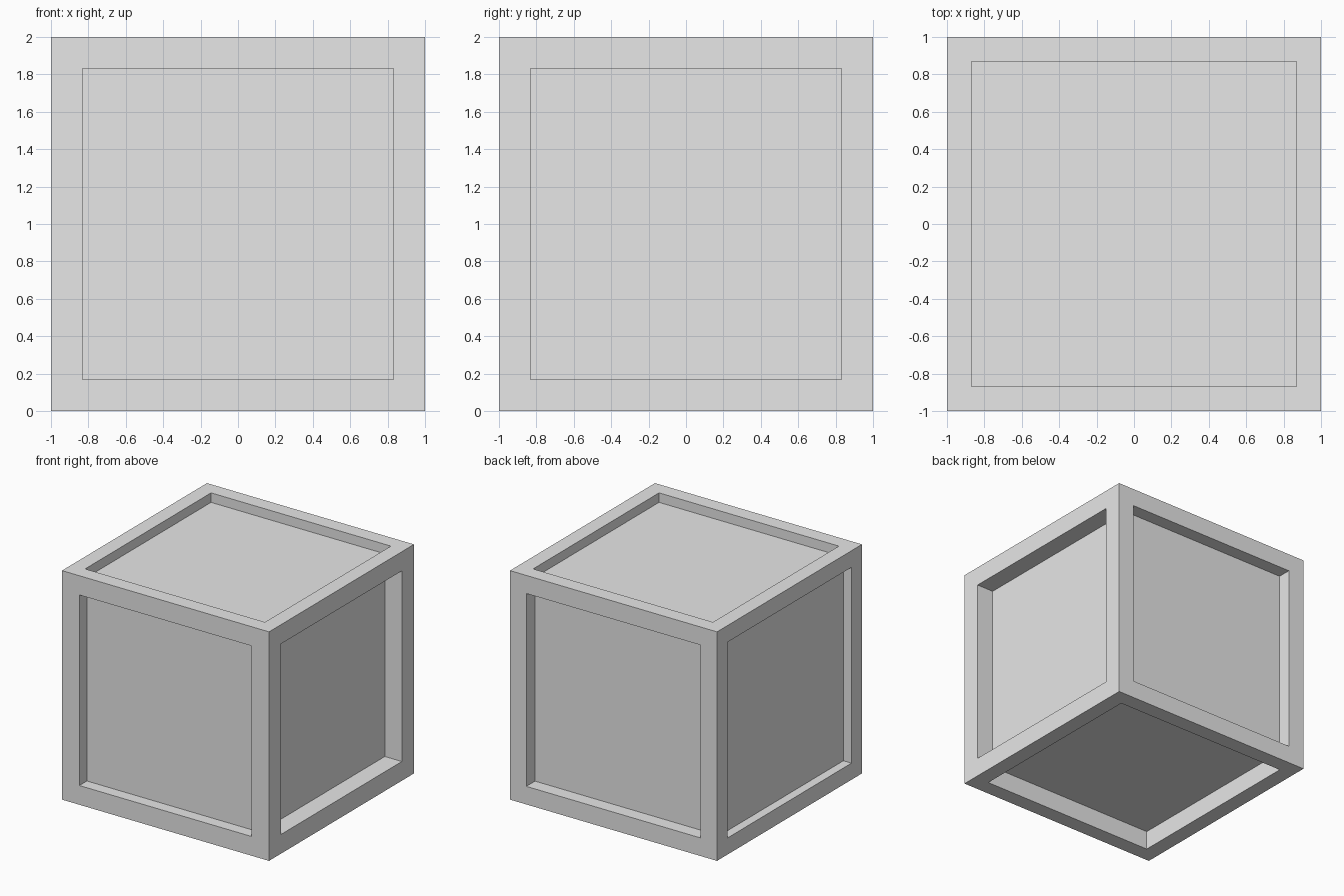
import bpy, bmesh
from mathutils import Vector

default = bpy.data.objects.get("Cube")
if default:
    bpy.data.objects.remove(default, do_unlink=True)

# Single plain grey material
grey = bpy.data.materials.new("light grey")
grey.use_nodes = True
colour = (0.8, 0.8, 0.8, 1)
grey.diffuse_color = colour
grey.node_tree.nodes["Principled BSDF"].inputs["Base Color"].default_value = colour

# Each side: outward direction, rim width, panel depth
SIDES = [
    ((0, -1, 0), 0.168, 0.104),  # front
    ((0, 1, 0), 0.158, 0.120),   # back
    ((1, 0, 0), 0.168, 0.164),   # +x side
    ((-1, 0, 0), 0.145, 0.078),  # -x side
    ((0, 0, 1), 0.131, 0.083),   # top
    ((0, 0, -1), 0.140, 0.167),  # bottom
]

bm = bmesh.new()
bmesh.ops.create_cube(bm, size=2)
bm.normal_update()


def sink_panel(direction, rim, depth):
    """Inset one side of the block and push its panel straight inwards."""
    out = Vector(direction)
    face = max(bm.faces, key=lambda f: (f.normal.dot(out) > 0.99, f.calc_area()))
    bmesh.ops.inset_region(bm, faces=[face], thickness=rim, use_even_offset=True)
    panel = bmesh.ops.extrude_discrete_faces(bm, faces=[face])["faces"][0]
    bmesh.ops.translate(bm, verts=panel.verts, vec=-out * depth)
    bm.normal_update()


for side in SIDES:
    sink_panel(*side)

# Framed block, standing on the ground
bmesh.ops.translate(bm, verts=bm.verts, vec=(0, 0, 1))
mesh = bpy.data.meshes.new("framed_block")
bm.to_mesh(mesh)
bm.free()
mesh.materials.append(grey)
block = bpy.data.objects.new("framed_block", mesh)
bpy.context.collection.objects.link(block)
